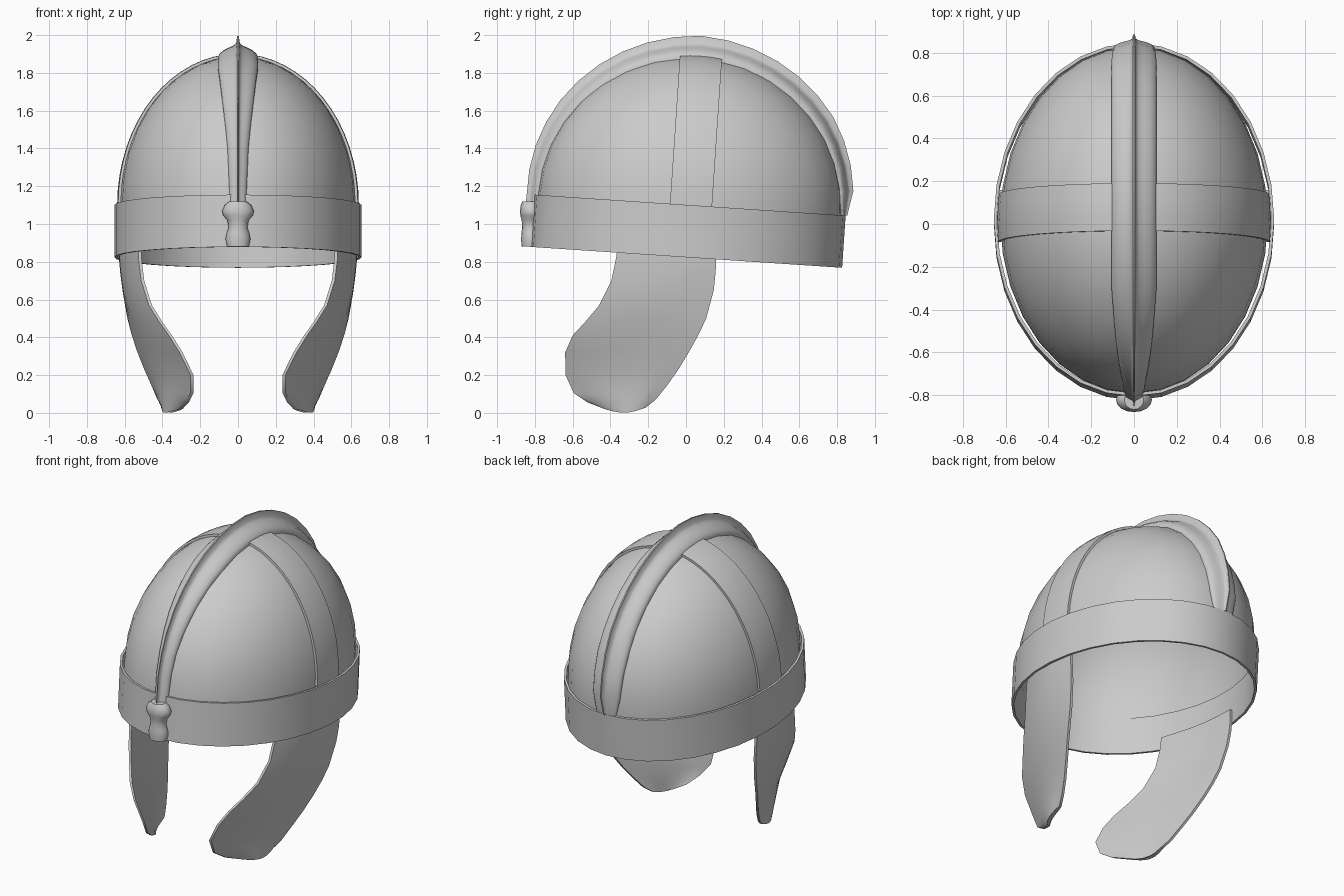
import bpy, bmesh
from math import sin, cos, pi, sqrt, hypot, radians

cube = bpy.data.objects.get("Cube")
if cube:
    bpy.data.objects.remove(cube)

steel = bpy.data.materials.new("steel grey")
steel.use_nodes = True
steel.diffuse_color = (0.6, 0.6, 0.6, 1)
steel.node_tree.nodes["Principled BSDF"].inputs["Base Color"].default_value = (0.6, 0.6, 0.6, 1)

TILT = -0.067            # the cap leans back a little
CAP = (0, 0.02, 1.10)    # centre of the brow line
RX, RY, RZ = 0.625, 0.81, 0.787


def mix(keys, t):
    """Piecewise linear value from (position, value) keys."""
    for (a, p), (b, q) in zip(keys, keys[1:]):
        if t <= b:
            return p + (q - p) * (t - a) / (b - a)
    return keys[-1][1]


def sheet(name, rows, ring=False, loop=False, caps=False, tilted=True, angle=40):
    """Skin rows of points; ring closes each row, loop closes the row list."""
    bm = bmesh.new()
    grid = [[bm.verts.new(p) for p in row] for row in rows]
    n, m = len(grid), len(grid[0])
    for i in range(n if loop else n - 1):
        for j in range(m if ring else m - 1):
            a, b = grid[i], grid[(i + 1) % n]
            k = (j + 1) % m
            bm.faces.new((a[j], a[k], b[k], b[j]))
    if caps:
        bm.faces.new(grid[0])
        bm.faces.new(grid[-1])
    bmesh.ops.remove_doubles(bm, verts=bm.verts, dist=0.0001)
    bmesh.ops.recalc_face_normals(bm, faces=bm.faces)
    mesh = bpy.data.meshes.new(name)
    bm.to_mesh(mesh)
    bm.free()
    mesh.materials.append(steel)
    obj = bpy.data.objects.new(name, mesh)
    bpy.context.collection.objects.link(obj)
    if tilted:
        obj.location = CAP
        obj.rotation_euler.x = TILT
    bpy.ops.object.select_all(action='DESELECT')
    obj.select_set(True)
    bpy.context.view_layer.objects.active = obj
    bpy.ops.object.shade_smooth_by_angle(angle=radians(angle))


def oval(rx, ry, z, segments=32, y=0):
    turn = [2 * pi * k / segments for k in range(segments)]
    return [(rx * cos(a), y + ry * sin(a), z) for a in turn]


# Dome
rings = [oval(RX, RY, -0.05)]
for k in range(10):
    a = pi / 2 * k / 9
    rings.append(oval(RX * cos(a), RY * cos(a), RZ * sin(a)))
sheet("dome", rings, ring=True)

# Brow band
band = [(0, -0.277), (0, 0), (-0.015, 0), (-0.015, -0.277)]
sheet("brow_band", [oval(0.655 + d, 0.827 + d, z) for d, z in band], ring=True, loop=True)

# Raised strap from ear to ear: outer skin, then back along the dome
strap = []
across = [-0.105, -0.05, 0.007, 0.062, 0.118]
outline = [(v, 0.015) for v in across] + [(v, 0) for v in reversed(across)]
for k in range(33):
    a = pi * k / 32
    row = []
    for v, lift in outline:
        s = sqrt(1 - (v / RY) ** 2)
        row.append(((RX * s + lift) * cos(a), v, (RZ * s + lift) * sin(a)))
    strap.append(row)
sheet("ear_to_ear_strap", strap, ring=True, caps=True)

# Crest: round ridge drawn up into a thin fin, swept from front to back
widths = [(-0.05, 0.042), (0, 0.045), (0.11, 0.056), (0.235, 0.085), (0.35, 0.105),
          (0.85, 0.105), (0.95, 0.095), (1, 0.07)]
heights = [(-0.05, 0.045), (0, 0.055), (0.2, 0.08), (0.5, 0.111), (0.8, 0.09), (0.95, 0.06), (1, 0.025)]
half = [(1, -0.25), (1, 0), (0.92, 0.16), (0.72, 0.32), (0.45, 0.45), (0.22, 0.54), (0.09, 0.66), (0.04, 1)]
section = half + [(-u, h) for u, h in reversed(half)]
crest = []
for k in range(-1, 21):
    t = k / 20
    a = pi * max(t, 0)
    v, w = -RY * cos(a) + 0.3 * min(t, 0), RZ * (sin(a) + pi * min(t, 0))
    nv, nw = -RZ * cos(a), RY * sin(a)
    size = hypot(nv, nw)
    wide, high = mix(widths, t), mix(heights, t)
    crest.append([(u * wide, v + nv / size * h * high, w + nw / size * h * high) for u, h in section])
sheet("crest", crest, ring=True, caps=True, angle=65)

# Turned knob at the front foot of the crest
knob = [(0.058, 0.88), (0.066, 0.92), (0.06, 0.95), (0.05, 0.98), (0.056, 1.02),
        (0.078, 1.045), (0.084, 1.07), (0.07, 1.1), (0.045, 1.12)]
sheet("front_knob", [oval(r, 0.03 + 0.32 * r, z, 16, -0.822) for r, z in knob],
      ring=True, caps=True, tilted=False)

# Cheek guards: front and back edges in side profile, wrapped round the face
front_edge = [(-0.36, 0.9), (-0.37, 0.82), (-0.395, 0.7), (-0.46, 0.57), (-0.535, 0.48), (-0.6, 0.41),
              (-0.64, 0.32), (-0.637, 0.2), (-0.595, 0.105), (-0.52, 0.055), (-0.43, 0.02)]
back_edge = [(0.16, 0.9), (0.16, 0.82), (0.157, 0.75), (0.147, 0.65), (0.107, 0.5), (0.067, 0.415),
             (0.02, 0.33), (-0.04, 0.23), (-0.1, 0.145), (-0.16, 0.07), (-0.215, 0.027)]


def cheek_x(y, z, s):
    """Distance from the middle plane; s runs from front edge to back edge."""
    slope = 0.19 + min(0.22, 0.5 * max(0, 0.62 - z))
    bulge = 0.03 * sin(pi * s)
    return 0.618 - 0.1 * max(0, 0.8 - z) - slope * (0.15 - y) + bulge


for side, name in ((1, "left_cheek_guard"), (-1, "right_cheek_guard")):
    rows = []
    for i, ((fy, fz), (by, bz)) in enumerate(zip(front_edge, back_edge)):
        sag = 0.022 if i == len(front_edge) - 1 else 0
        outer, inner = [], []
        for k in range(11):
            s = k / 10
            y, z = fy + (by - fy) * s, fz + (bz - fz) * s - sag * sin(pi * s)
            x, thick = cheek_x(y, z, s), 0.008 + 0.006 * sqrt(sin(pi * min(s, 0.999)))
            outer.append((side * (x + thick), y, z))
            inner.insert(0, (side * (x - thick), y, z))
        rows.append(outer + inner)
    sheet(name, rows, ring=True, caps=True, tilted=False)
